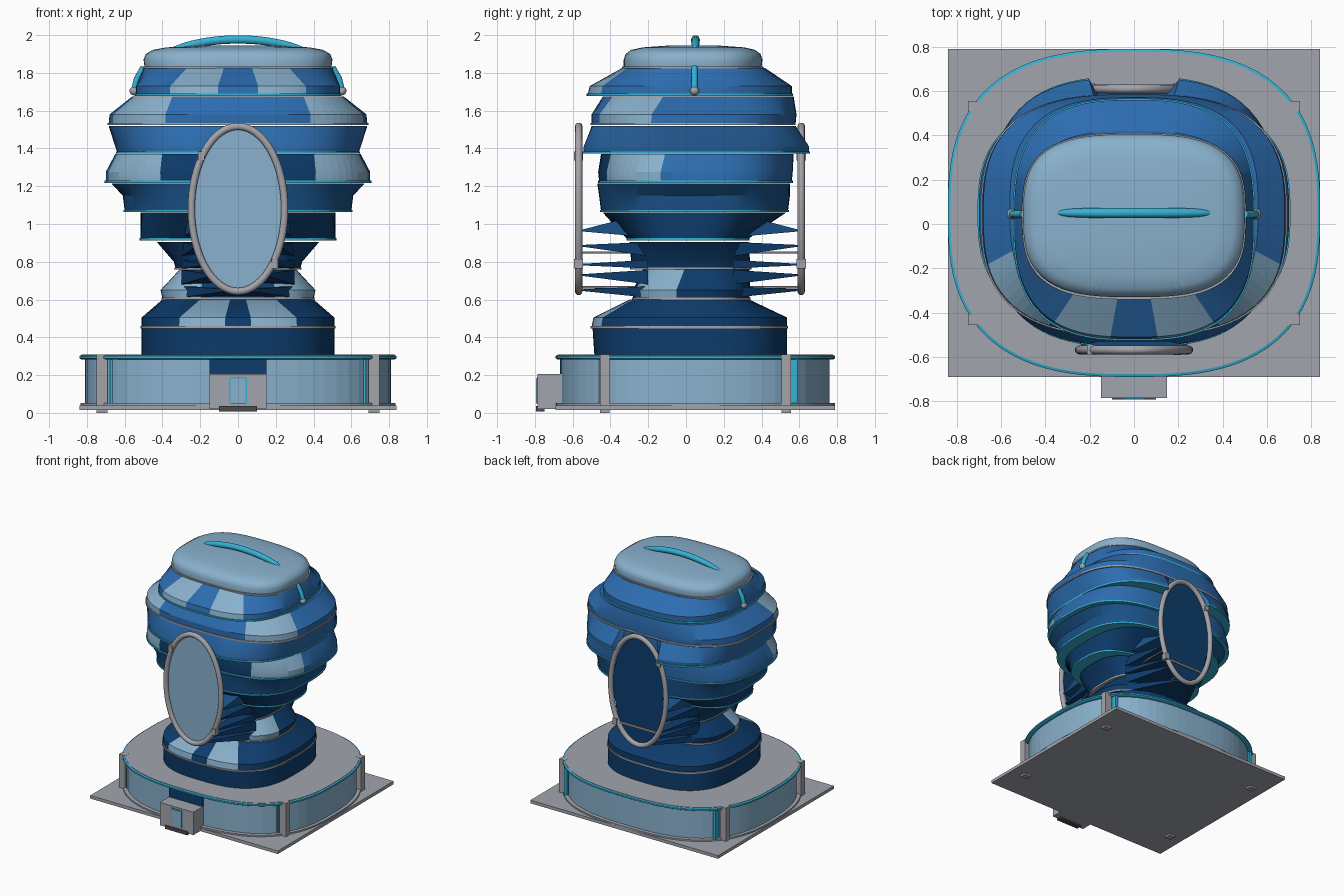
import bpy, bmesh, math
from mathutils import Vector

if "Cube" in bpy.data.objects:
    bpy.data.objects.remove(bpy.data.objects["Cube"])

COL = {"glass": (.25, .44, .61), "blue": (.025, .15, .43), "deep_blue": (.010, .085, .25),
       "navy": (.004, .045, .15), "cyan": (.035, .44, .66), "concrete": (.36, .375, .42),
       "metal": (.37, .37, .40), "dark_step": (.07, .07, .08)}
MAT = {}
for k, c in COL.items():
    MAT[k] = bpy.data.materials.new(k)
    MAT[k].diffuse_color = (*c, 1)


def finish(name, bm, mats, smooth=None):
    me = bpy.data.meshes.new(name)
    bm.to_mesh(me)
    bm.free()
    for m in mats:
        me.materials.append(MAT[m])
    ob = bpy.data.objects.new(name, me)
    bpy.context.collection.objects.link(ob)
    if smooth:
        bpy.ops.object.select_all(action='DESELECT')
        ob.select_set(True)
        bpy.context.view_layer.objects.active = ob
        bpy.ops.object.shade_smooth_by_angle(angle=math.radians(smooth))
    return ob


def ring(z, rx, y0, y1, n, e):
    """Rounded-square outline sampled by angle, starting at the front."""
    b, cy, pts = (y1 - y0) / 2, (y0 + y1) / 2, []
    for i in range(n):
        a = 2 * math.pi * i / n
        s, c = math.sin(a), -math.cos(a)
        r = (abs(s / rx) ** e + abs(c / b) ** e) ** (-1 / e)
        x, y = r * s, cy + r * c
        if .6 < z < 1.54 and abs(x) < .19:      # recess around the oval frames
            y = max(-.53, min(.58, y))
        pts.append((x, y, z))
    return pts


def loft(name, rings, mats, rule=None, split=None, n=96, e=2.8, smooth=28):
    """Closed loft; rule(face angle from front) gives material, split(i, k) cuts upright edges."""
    bm = bmesh.new()
    vs = [[bm.verts.new(p) for p in ring(*r, n, e)] for r in rings]
    cut = set()
    for k in range(len(vs) - 1):
        for i in range(n):
            j = (i + 1) % n
            f = bm.faces.new((vs[k][i], vs[k][j], vs[k + 1][j], vs[k + 1][i]))
            a = (i + .5) * 360 / n
            a = min(a, 360 - a)
            f.material_index = rule(a) if rule else 0
            if split and split(i, k, f.material_index):
                cut |= {ed for ed in f.edges if len({round(v.co.z, 4) for v in ed.verts}) > 1}
    bm.faces.new(vs[0][::-1])
    bm.faces.new(vs[-1])
    if cut:
        bmesh.ops.split_edges(bm, edges=list(cut))
    return finish(name, bm, mats, smooth)


def box(name, x0, x1, y0, y1, z0, z1, mat):
    bm = bmesh.new()
    bmesh.ops.create_cube(bm, size=1)
    for v in bm.verts:
        v.co = ((x0, x1)[v.co.x > 0], (y0, y1)[v.co.y > 0], (z0, z1)[v.co.z > 0])
    return finish(name, bm, [mat])


def tube(name, pts, r, mat, cyclic=False, radii=None):
    cu = bpy.data.curves.new(name, 'CURVE')
    cu.dimensions, cu.bevel_depth, cu.bevel_resolution, cu.use_fill_caps = '3D', r, 3, True
    sp = cu.splines.new('POLY')
    sp.points.add(len(pts) - 1)
    for i, p in enumerate(pts):
        sp.points[i].co = (*p, 1)
        sp.points[i].radius = radii[i] if radii else 1
    sp.use_cyclic_u = cyclic
    sp.use_smooth = True
    cu.materials.append(MAT[mat])
    ob = bpy.data.objects.new(name, cu)
    bpy.context.collection.objects.link(ob)


# Ground plate and podium
box("ground_plate", -.84, .84, -.69, .79, .015, .04, "concrete")
loft("podium_sill", [(.038, .835, -.69, .79), (.052, .835, -.69, .79)], ["concrete"], e=2.7)
loft("podium_glass", [(.052, .81, -.66, .76), (.285, .81, -.66, .76)], ["glass"],
     split=lambda i, k, m: True, n=72, e=2.7, smooth=None)
loft("podium_rim", [(.283, .83, -.68, .78), (.289, .84, -.69, .79), (.301, .84, -.69, .79),
                    (.306, .83, -.68, .78)], ["cyan"], e=2.7)
loft("podium_roof", [(.304, .828, -.678, .778), (.309, .828, -.678, .778)], ["concrete"], e=2.7)
for sx in (-1, 1):
    for y in (-.43, .53):
        x = sx * .72
        box("podium_column", x - .028, x + .028, y - .025, y + .025, 0, .31, "metal")
        box("column_trim", x - sx * .055 - .012, x - sx * .055 + .012, y - .03 + (y > 0) * .045,
            y + .015 + (y > 0) * .045, .05, .285, "cyan")

# Entrance
box("porch", -.15, .15, -.785, -.6, .02, .205, "concrete")
box("door_frame", -.047, .047, -.79, -.784, .05, .19, "cyan")
box("door", -.04, .04, -.793, -.789, .05, .183, "glass")
box("door_step", -.1, .1, -.793, -.75, .008, .036, "dark_step")
box("panel_over_porch", -.15, .15, -.668, -.655, .205, .283, "navy")

# Tower tiers: wall colour, floor trim, glazed bay angles, rings (z, half width, y front, y back)
TIERS = [
    ("navy", None, None, [(.305, .51, -.485, .535), (.452, .51, -.495, .535)]),
    ("navy", "metal", (6, 34), [(.455, .51, -.5, .535), (.505, .51, -.49, .535), (.6, .40, -.3, .335)]),
    ("navy", "metal", (34, 79), [(.605, .40, -.28, .335), (.65, .41, -.28, .34), (.758, .31, -.23, .335)]),
    ("navy", "metal", None, [(.765, .33, -.29, .34), (.80, .34, -.29, .34), (.905, .43, -.3, .33)]),
    ("navy", "cyan", None, [(.92, .515, -.31, .33), (.96, .515, -.35, .38), (1.06, .515, -.44, .53)]),
    ("deep_blue", "cyan", None, [(1.07, .60, -.45, .54), (1.15, .61, -.46, .55), (1.215, .67, -.47, .55)]),
    ("blue", "cyan", (41, 76), [(1.225, .70, -.46, .56), (1.275, .70, -.465, .565), (1.37, .65, -.45, .57)]),
    ("blue", "cyan", None, [(1.38, .64, -.55, .66), (1.41, .65, -.55, .66), (1.52, .685, -.5, .585)]),
    ("blue", "metal", (38, 72), [(1.53, .685, -.5, .58), (1.58, .68, -.5, .585), (1.675, .56, -.44, .57)]),
    ("blue", "cyan", (11, 38), [(1.685, .54, -.52, .56), (1.73, .54, -.51, .56), (1.825, .5, -.34, .42)]),
]
for t, (col, trim, bay, rings) in enumerate(TIERS):
    def rule(a, bay=bay, t=t):
        if bay and bay[0] < a < bay[1]:
            return 1
        return 2 if t == 6 and a < 41 else 0    # shaded wall beside the oval window
    loft("tower_tier", rings, [col, "glass", "navy"], rule, lambda i, k, m: m == 1)
    if trim:
        z, w, f, b = rings[0]
        loft("tier_floor_trim", [(z - .007, w + .006, f - .006, b + .006),
                                 (z + .005, w + .006, f - .006, b + .006)], [trim])

# Domed glass cap with radial seams
loft("cap_trim", [(1.822, .505, -.34, .41), (1.834, .505, -.34, .41)], ["metal"], e=3)
loft("cap", [(1.83, .495, -.33, .40), (1.87, .50, -.33, .405), (1.9, .488, -.32, .395),
             (1.922, .45, -.29, .365), (1.935, .38, -.23, .31), (1.945, .17, -.09, .17)],
     ["glass"], split=lambda i, k, m: i % 8 == 0 and k > 1, e=3, smooth=40)

# Crest bar and side prongs
xs = [-.37 + .74 * i / 24 for i in range(25)]
tube("crest_bar", [(x, .05, 1.917 + .06 * (1 - (x / .37) ** 2)) for x in xs], .023, "cyan",
     radii=[max(.25, (1 - (x / .37) ** 4) ** .5) for x in xs])
for s in (-1, 1):
    tube("side_prong", [(s * .55, .045, 1.71), (s * .535, .045, 1.77), (s * .5, .045, 1.83)], .017, "cyan")
    bm = bmesh.new()
    bmesh.ops.create_uvsphere(bm, u_segments=16, v_segments=10, radius=.024)
    bmesh.ops.translate(bm, vec=Vector((s * .55, .045, 1.705)), verts=bm.verts)
    finish("prong_ball", bm, ["metal"], 60)

# Oval windows front and back
CZ, RX, RZ = 1.08, .247, .437


def half_height(x):
    return RZ * max(0, 1 - (x / RX) ** 2) ** .5


def oval(name, y, strips, mat):
    bm = bmesh.new()
    for i in range(strips):
        a, b = -RX + 2 * RX * i / strips, -RX + 2 * RX * (i + 1) / strips
        row = [a + (b - a) * j / 6 for j in range(7)]
        pts = [(x, CZ - half_height(x)) for x in row] + [(x, CZ + half_height(x)) for x in row[::-1]]
        vs = [bm.verts.new((x, y, z)) for x, z in pts]
        bm.faces.new(vs)
    bmesh.ops.remove_doubles(bm, verts=[v for v in bm.verts if abs(v.co.x) > RX - 1e-4], dist=1e-5)
    ext = bmesh.ops.extrude_face_region(bm, geom=bm.faces[:])
    bmesh.ops.translate(bm, vec=(0, .008, 0), verts=[g for g in ext["geom"] if isinstance(g, bmesh.types.BMVert)])
    bmesh.ops.recalc_face_normals(bm, faces=bm.faces[:])
    finish(name, bm, [mat])


oval("front_oval_glass", -.565, 9, "glass")
oval("front_oval_backing", -.556, 1, "navy")
oval("back_oval_panel", .595, 1, "navy")
for y in (-.568, .61):
    tube("oval_frame", [(RX * math.sin(a), y, CZ + RZ * math.cos(a))
                        for a in [2 * math.pi * i / 64 for i in range(64)]], .02, "metal", True)
    for x, z in ((-.195, 1.36), (.195, .79)):
        box("frame_clip", x - .018, x + .018, y - .024, y + .024, z - .025, z + .025, "metal")
box("back_oval_rail", -.2, .2, .602, .612, .775, .79, "metal")

# Tapering fins that join the neck to the oval frames
for tip, z0, z1 in ((.965, .93, 1.06), (.885, .83, .905), (.785, .765, .81), (.73, .68, .757), (.65, .61, .67)):
    w = RX * (1 - ((tip - CZ) / RZ) ** 2) ** .5 if abs(tip - CZ) < RZ else .05
    for y0, y1 in ((-.2, -.555), (.25, .6)):
        bm = bmesh.new()
        base = [bm.verts.new((sx * .3, y0, z)) for sx in (-1, 1) for z in (z0, z1)]
        end = [bm.verts.new((sx * w, y1, tip + d)) for sx in (-1, 1) for d in (-.004, .004)]
        bmesh.ops.convex_hull(bm, input=base + end)
        finish("neck_fin", bm, ["deep_blue" if tip > .9 else "navy"])
for z in (.665, .85):
    for s in (-1, 1):
        x = s * RX * (1 - ((z - CZ) / RZ) ** 2) ** .5
        for y0, y1 in ((-.56, -.2), (.25, .6)):
            tube("tie_rod", [(x, y0, z), (x, y1, z)], .006, "metal")

for m in bpy.data.materials:
    if m.users and not m.is_grease_pencil:
        m.use_nodes = True
        m.node_tree.nodes["Principled BSDF"].inputs["Base Color"].default_value = m.diffuse_color
